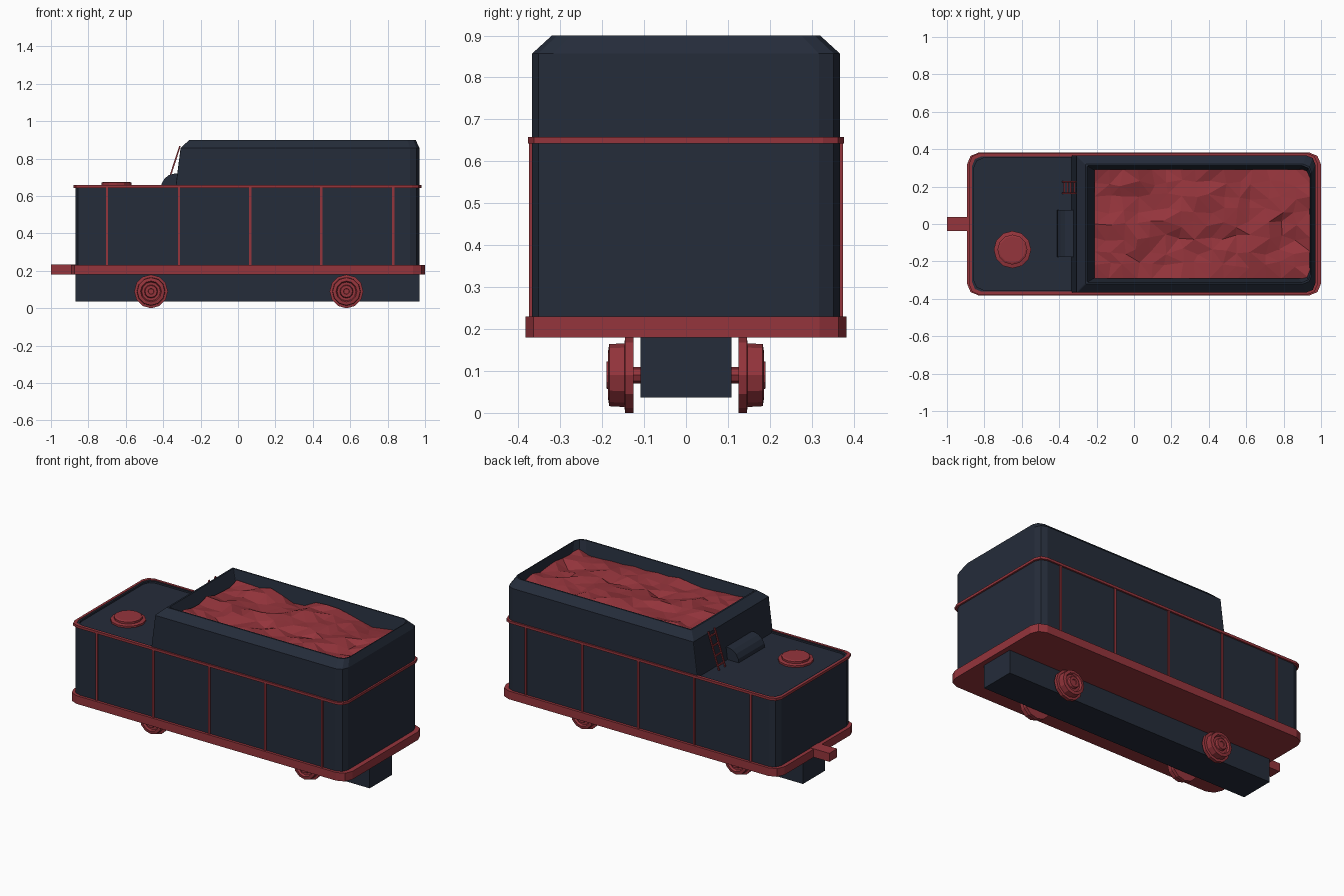
import bpy, bmesh, random
from math import sin, cos, pi, radians
from mathutils import Vector, noise

if "Cube" in bpy.data.objects:
    bpy.data.objects.remove(bpy.data.objects["Cube"])


def material(name, rgb):
    m = bpy.data.materials.new(name)
    m.diffuse_color = (*rgb, 1)
    m.use_nodes = True
    m.node_tree.nodes["Principled BSDF"].inputs["Base Color"].default_value = m.diffuse_color
    return m


NAVY = material("navy", (0.018, 0.025, 0.042))
RED = material("red", (0.30, 0.035, 0.045))


def finish(name, bm, mat):
    bmesh.ops.recalc_face_normals(bm, faces=bm.faces)
    me = bpy.data.meshes.new(name)
    bm.to_mesh(me)
    bm.free()
    me.materials.append(mat)
    ob = bpy.data.objects.new(name, me)
    bpy.context.collection.objects.link(ob)
    return ob


def ring(x0, x1, y, z, r0=0.05, r1=0.05, seg=2):
    """Rectangle outline with rounded corners; r0 at the left end, r1 at the right."""
    pts = []
    for cx, cy, r, a in ((x1 - r1, y - r1, r1, 0), (x0 + r0, y - r0, r0, 90),
                         (x0 + r0, r0 - y, r0, 180), (x1 - r1, r1 - y, r1, 270)):
        for i in range(seg + 1):
            t = radians(a + 90 * i / seg)
            pts.append((cx + r * cos(t), cy + r * sin(t), z))
    return pts


def loft(name, rings, mat, caps=True, closed=False):
    bm = bmesh.new()
    vs = [[bm.verts.new(p) for p in r] for r in rings]
    pairs = list(zip(vs, vs[1:])) + ([(vs[-1], vs[0])] if closed else [])
    for a, b in pairs:
        n = len(a)
        for i in range(n):
            bm.faces.new((a[i], a[(i + 1) % n], b[(i + 1) % n], b[i]))
    if caps and not closed:
        bm.faces.new(vs[0])
        bm.faces.new(vs[-1])
    return finish(name, bm, mat)


def box(name, x0, x1, y0, y1, z0, z1, mat):
    return loft(name, [[(x0, y0, z), (x1, y0, z), (x1, y1, z), (x0, y1, z)]
                       for z in (z0, z1)], mat)


def bar(name, a, b, w, mat):
    """Square bar between two points."""
    a, b = Vector(a), Vector(b)
    q = (b - a).to_track_quat('Z', 'Y')
    corners = [q @ Vector((sx * w, sy * w, 0)) for sx, sy in
               ((-1, -1), (1, -1), (1, 1), (-1, 1))]
    return loft(name, [[p + c for c in corners] for p in (a, b)], mat)


def lathe(name, profile, sides, mat, place):
    return loft(name, [[place(r * cos(2 * pi * i / sides), r * sin(2 * pi * i / sides), h)
                        for i in range(sides)] for r, h in profile], mat)


# Underframe, footplate and coupling
box("underframe", -0.87, 0.97, -0.108, 0.108, 0.037, 0.19, NAVY)
loft("footplate", [ring(-0.893, 1.0, 0.383, z, 0.065, 0.065) for z in (0.18, 0.23)], RED)
box("coupling_bar", -1.0, -0.86, -0.038, 0.038, 0.181, 0.233, RED)

# Water tank body with shallow sunken deck
loft("tank_body", [ring(-0.87, 0.97, 0.367, 0.22), ring(-0.87, 0.97, 0.367, 0.655),
                   ring(-0.855, 0.955, 0.352, 0.655), ring(-0.855, 0.955, 0.352, 0.645)], NAVY)

# Beading around the top of the tank and vertical side strips
loft("top_beading", [ring(-0.87 - d, 0.97 + d, 0.367 + d, z)
                     for d, z in ((-0.005, 0.643), (0.01, 0.643), (0.01, 0.658), (-0.005, 0.658))],
     RED, closed=True)
for x in (-0.70, -0.315, 0.065, 0.445, 0.83):
    for s in (-1, 1):
        y = sorted((s * 0.36, s * 0.374))
        box("side_strip", x - 0.006, x + 0.006, *y, 0.22, 0.65, RED)

# Coal bunker shell with chamfered rim and inner walls
loft("coal_bunker", [ring(-0.335, 0.97, 0.367, 0.64, 0.005, 0.05),
                     ring(-0.307, 0.97, 0.367, 0.857, 0.005, 0.05),
                     ring(-0.26, 0.95, 0.32, 0.90, 0.005, 0.045),
                     ring(-0.25, 0.945, 0.312, 0.90, 0.005, 0.045),
                     ring(-0.21, 0.935, 0.288, 0.79, 0.005, 0.06)], NAVY)

# Lumpy coal load
random.seed(4)
bm = bmesh.new()
bmesh.ops.create_grid(bm, x_segments=15, y_segments=8, size=1)
for v in bm.verts:
    inner = max(abs(v.co.x), abs(v.co.y)) < 0.99
    x, y = 0.364 + v.co.x * 0.576, v.co.y * 0.292
    if inner:
        x += random.uniform(-0.018, 0.018)
        y += random.uniform(-0.018, 0.018)
    z = 0.835 + 0.03 * noise.noise((x * 5, y * 5, 2.3)) + random.uniform(-0.014, 0.014)
    v.co = (x, y, z)
bmesh.ops.triangulate(bm, faces=bm.faces)
finish("coal_load", bm, RED)

# Water filler hatch
lathe("water_hatch", [(0.10, 0.64), (0.10, 0.656), (0.08, 0.66), (0.08, 0.672), (0.07, 0.676)],
      12, RED, lambda a, b, h: (-0.65 + a, -0.137 + b, h))

# Tool locker with curved lid
locker = [(-0.30, 0.64), (-0.412, 0.64), (-0.408, 0.667), (-0.392, 0.694),
          (-0.368, 0.713), (-0.34, 0.72), (-0.30, 0.72)]
loft("tool_locker", [[(x, y, z) for x, z in locker] for y in (-0.177, 0.075)], NAVY)

# Ladder up to the bunker
foot, head = Vector((-0.382, 0, 0.648)), Vector((-0.310, 0, 0.868))
for y in (0.165, 0.225):
    off = Vector((0, y, 0))
    bar("ladder_rail", foot + off, head + off, 0.004, RED)
for t in (0.12, 0.37, 0.62, 0.87):
    p = foot.lerp(head, t)
    bar("ladder_rung", (p.x, 0.165, p.z), (p.x, 0.225, p.z), 0.004, RED)

# Flanged wheels and axles
wheel = [(0.02, 0.125), (0.09, 0.125), (0.09, 0.145), (0.076, 0.147), (0.074, 0.183),
         (0.056, 0.186), (0.050, 0.174), (0.036, 0.174), (0.032, 0.190), (0.016, 0.190),
         (0.014, 0.186)]
for x in (-0.465, 0.58):
    lathe("axle", [(0.02, -0.13), (0.02, 0.13)], 8, RED,
          lambda a, b, h: (x + a, h, 0.09 + b))
    for s in (-1, 1):
        lathe("wheel", wheel, 12, RED, lambda a, b, h: (x + a, s * h, 0.09 + b))
